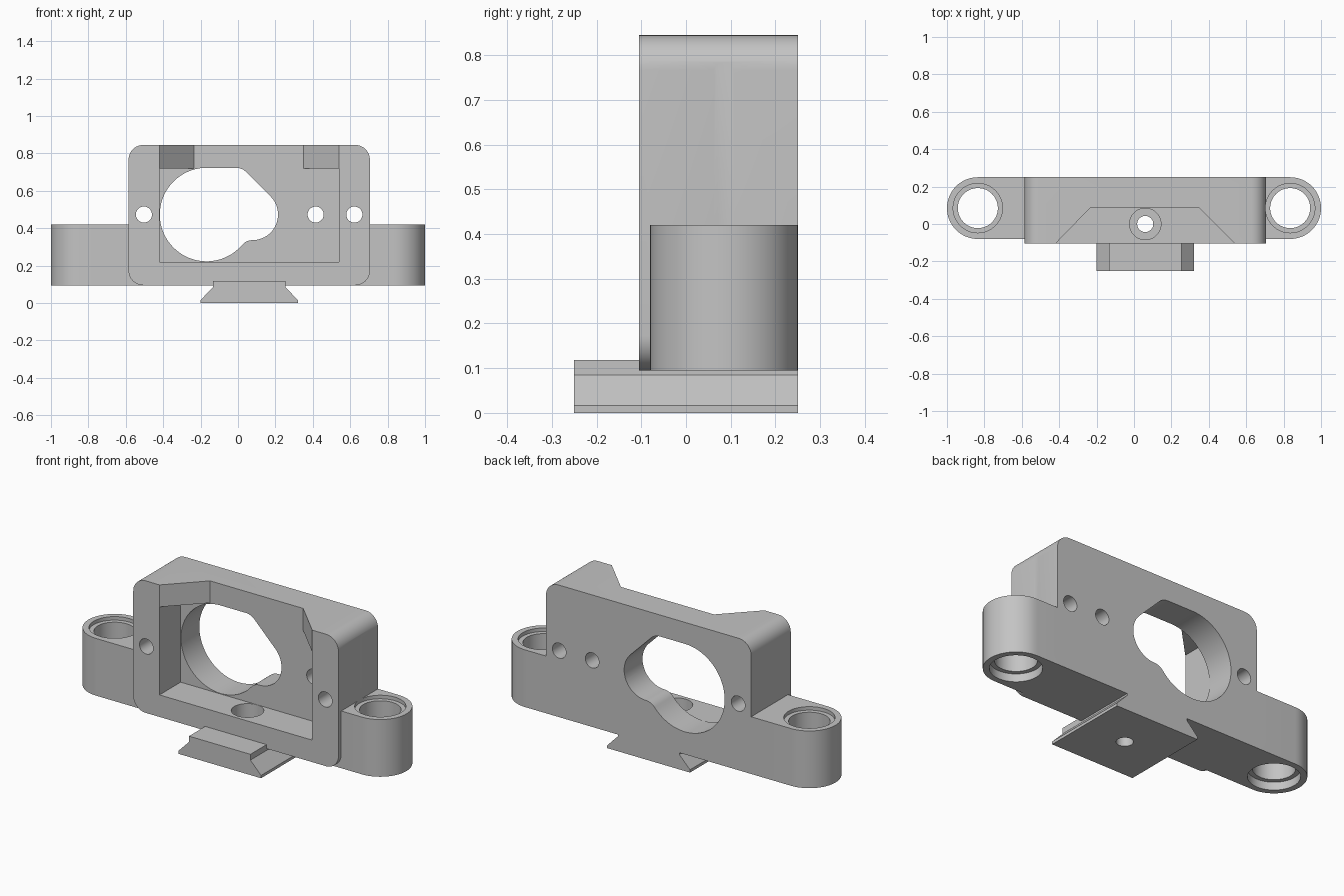
import bpy, bmesh
from math import cos, sin, radians

cube = bpy.data.objects.get("Cube")
if cube:
    bpy.data.objects.remove(cube, do_unlink=True)

grey = bpy.data.materials.new("plain_grey")
grey.use_nodes = True
colour = (0.55, 0.55, 0.55, 1)
grey.diffuse_color = colour
grey.node_tree.nodes["Principled BSDF"].inputs["Base Color"].default_value = colour


def arc(cx, cy, r, start, end, steps=12):
    """Points along an arc, angles in degrees."""
    angles = [radians(start + (end - start) * i / steps) for i in range(steps + 1)]
    return [(cx + r * cos(a), cy + r * sin(a)) for a in angles]


def circle(cx, cy, r, steps=64):
    return arc(cx, cy, r, 0, 360, steps)[:-1]


def rect(x0, x1, y0, y1):
    return [(x0, y0), (x1, y0), (x1, y1), (x0, y1)]


def prism(name, outline, axis, low, high):
    """Extrude an outline along y (outline in x, z) or z (outline in x, y)."""
    bm = bmesh.new()
    place = lambda u, v: (u, low, v) if axis == "y" else (u, v, low)
    face = bm.faces.new([bm.verts.new(place(u, v)) for u, v in outline])
    ext = bmesh.ops.extrude_face_region(bm, geom=[face])
    d = high - low
    bmesh.ops.translate(bm, vec=(0, d, 0) if axis == "y" else (0, 0, d),
                        verts=[g for g in ext["geom"] if isinstance(g, bmesh.types.BMVert)])
    bmesh.ops.recalc_face_normals(bm, faces=bm.faces)
    mesh = bpy.data.meshes.new(name)
    bm.to_mesh(mesh)
    bm.free()
    mesh.materials.append(grey)
    ob = bpy.data.objects.new(name, mesh)
    bpy.context.collection.objects.link(ob)
    return ob


def combine(target, other, operation):
    mod = target.modifiers.new(other.name, "BOOLEAN")
    mod.operation = operation
    mod.solver = "EXACT"
    mod.object = other
    bpy.context.view_layer.objects.active = target
    bpy.ops.object.modifier_apply(modifier=mod.name)
    bpy.data.objects.remove(other, do_unlink=True)


left, right, base, top = -0.585, 0.705, 0.095, 0.845
front, back, mid = -0.105, 0.25, 0.473
rail_x, ear_x, ear_y, ear_r = 0.06, 0.835, 0.085, 0.165

# Housing block with rounded corners
r = 0.078
block = (arc(right - r, top - r, r, 0, 90) + arc(left + r, top - r, r, 90, 180)
         + arc(left + r, base + r, r, 180, 270) + arc(right - r, base + r, r, 270, 360))
bracket = prism("mounting_bracket", block, "y", front, back)

# Side arms with round ends
arms = arc(ear_x, ear_y, ear_r, -90, 90, 32) + arc(-ear_x, ear_y, ear_r, 90, 270, 32)
combine(bracket, prism("side_arms", arms, "z", base, 0.42), "UNION")

# Dovetail rail under the block
half = [(0.26, 0), (0.26, 0.016), (0.193, 0.085), (0.193, 0.118)]
rail = [(rail_x + x, z) for x, z in half] + [(rail_x - x, z) for x, z in reversed(half)]
combine(bracket, prism("dovetail_rail", rail, "y", -0.25, back), "UNION")

# Pocket, and the tapered notch that opens it at the top
cuts = [
    prism("pocket", rect(-0.42, 0.54, -0.3, 0.085), "y", 0, 1),
]
bpy.data.objects.remove(cuts.pop(), do_unlink=True)
cuts.append(prism("pocket", rect(-0.42, 0.54, -0.2, 0.085), "z", 0.22, 0.72))
notch = [(-0.42, -0.2), (0.54, -0.2), (0.54, front), (0.35, 0.085), (-0.235, 0.085), (-0.42, front)]
cuts.append(prism("notch", notch, "z", 0.70, 1))

# Keyhole-like window through the back wall
window = (arc(0.077, mid, 0.137, 45, -90, 24) + arc(0.077, 0.264, 0.072, 90, 139.5)[1:]
          + arc(-0.168, mid, 0.25, 319.5, 90, 64)[1:] + arc(-0.01, 0.648, 0.075, 90, 45))
cuts.append(prism("window", window, "y", 0.04, 0.4))

# Screw holes from front to back
for x in (-0.503, 0.415, 0.622):
    cuts.append(prism("screw_hole", circle(x, mid, 0.043, 40), "y", -0.4, 0.4))

# Bores with a recess at each end of the arms
for x in (-ear_x, ear_x):
    cuts.append(prism("bore", circle(x, ear_y, 0.107), "z", -0.1, 0.6))
    cuts.append(prism("upper_recess", circle(x, ear_y, 0.132), "z", 0.40, 0.9))
    cuts.append(prism("lower_recess", circle(x, ear_y, 0.132), "z", 0.0, 0.14))

# Rail bolt hole with its head recess in the pocket floor
cuts.append(prism("bolt_hole", circle(rail_x, 0, 0.043, 40), "z", -0.1, 0.3))
cuts.append(prism("bolt_head_recess", circle(rail_x, 0, 0.084), "z", 0.13, 0.3))

for cutter in cuts:
    combine(bracket, cutter, "DIFFERENCE")

# Smooth curved walls, crisp edges
bpy.ops.object.select_all(action="DESELECT")
bracket.select_set(True)
bpy.context.view_layer.objects.active = bracket
bpy.ops.object.shade_smooth_by_angle(angle=radians(30))
